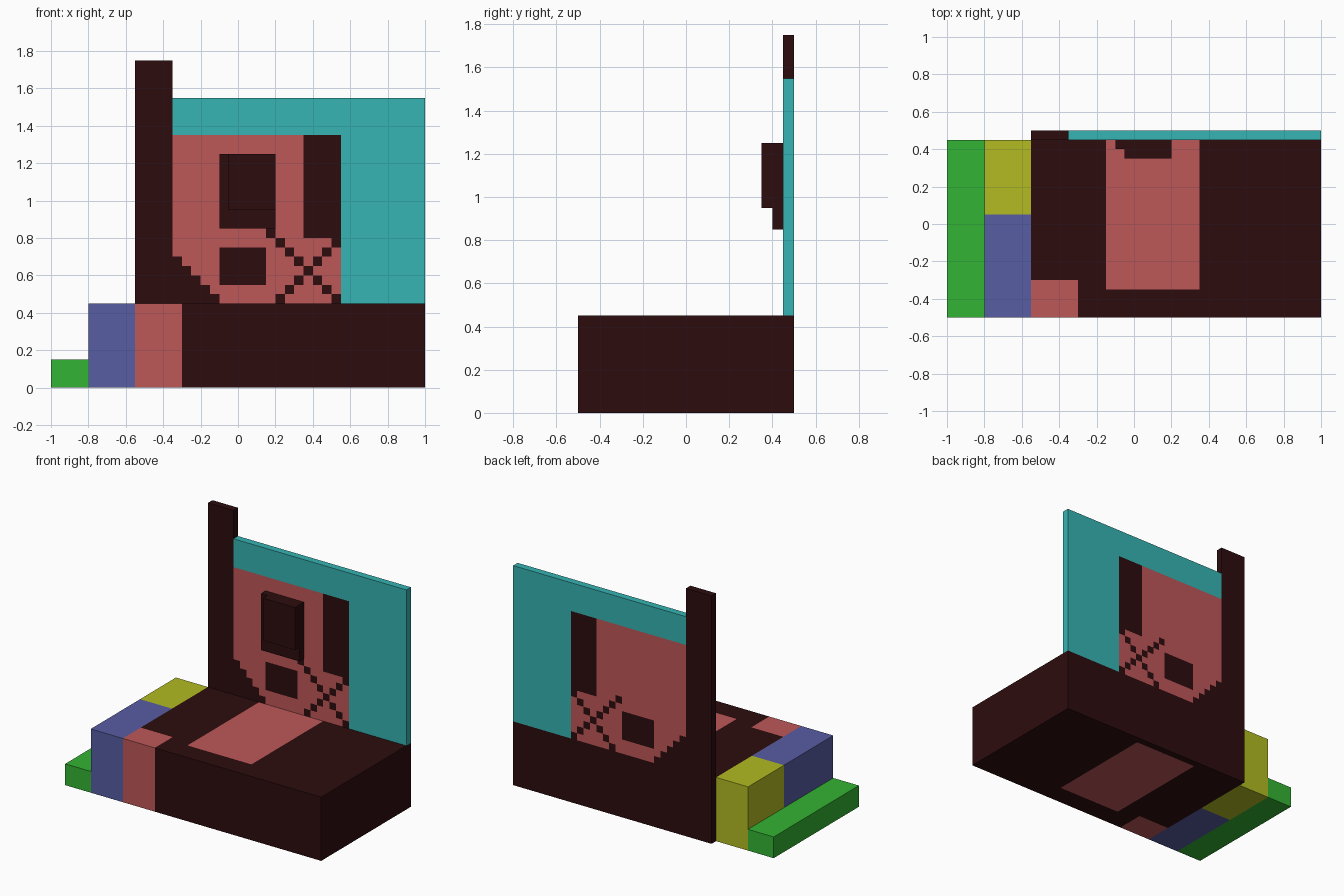
import bpy
import bmesh
from mathutils import Vector

cube = bpy.data.objects.get("Cube")
if cube:
    bpy.data.objects.remove(cube, do_unlink=True)


def material(name, srgb):
    lin = [(c / 255 / 12.92) if c < 10.3 else ((c / 255 + 0.055) / 1.055) ** 2.4 for c in srgb]
    mat = bpy.data.materials.new(name)
    mat.use_nodes = True
    mat.diffuse_color = (*lin, 1)
    bsdf = next(n for n in mat.node_tree.nodes if n.type == 'BSDF_PRINCIPLED')
    bsdf.inputs["Base Color"].default_value = (*lin, 1)
    bsdf.inputs["Roughness"].default_value = 0.8
    return mat


DARK = material("dark maroon", (45, 12, 14))
RED = material("soft red", (190, 87, 88))
TEAL = material("teal", (54, 179, 179))
GREEN = material("green", (51, 179, 51))
BLUE = material("slate blue", (87, 93, 164))
YELLOW = material("olive yellow", (178, 187, 34))


def block(name, lo, hi, mats, cuts=((), (), ()), rule=None):
    """Box from lo to hi, sliced at the cuts on each axis and coloured by rule(face centre)."""
    lo, hi = Vector(lo), Vector(hi)
    bm = bmesh.new()
    bmesh.ops.create_cube(bm, size=1)
    for v in bm.verts:
        v.co = Vector((c + 0.5) * (b - a) + a for c, a, b in zip(v.co, lo, hi))
    for axis, values in enumerate(cuts):
        normal = Vector([float(i == axis) for i in range(3)])
        for value in values:
            bmesh.ops.bisect_plane(bm, geom=bm.verts[:] + bm.edges[:] + bm.faces[:],
                                   dist=1e-5, plane_co=normal * value, plane_no=normal)
    if rule:
        for f in bm.faces:
            f.material_index = rule(f.calc_center_median())
    mesh = bpy.data.meshes.new(name)
    bm.to_mesh(mesh)
    bm.free()
    for m in mats:
        mesh.materials.append(m)
    obj = bpy.data.objects.new(name, mesh)
    bpy.context.collection.objects.link(obj)
    return obj


# Base with a red panel through it and a red front corner
def base_rule(c):
    corner = c.x < -0.3 and c.y < -0.3
    panel = -0.15 < c.x < 0.35 and -0.35 < c.y < 0.45 and not 0.01 < c.z < 0.44
    return int(corner or panel)


block("base", (-0.55, -0.5, 0), (1, 0.5, 0.45), [DARK, RED],
      ((-0.3, -0.15, 0.35), (-0.35, -0.3, 0.45), ()), base_rule)

# Side blocks and low step
block("side_block_front", (-0.8, -0.5, 0), (-0.55, 0.05, 0.45), [BLUE])
block("side_block_back", (-0.8, 0.05, 0), (-0.55, 0.45, 0.45), [YELLOW])
block("low_step", (-1, -0.5, 0), (-0.8, 0.45, 0.15), [GREEN])

# Tall post beside the wall
block("post", (-0.55, 0.45, 0.45), (-0.35, 0.5, 1.75), [DARK])


# Wall: 18 x 18 grid of coloured cells, counted from its lower corner by the post
def wall_rule(c):
    if c.x > 0.55 or c.z > 1.35 or not 0.46 > c.y and not c.y > 0.49:
        return 0
    i, k = int((c.x + 0.35) / 0.05), int((c.z - 0.45) / 0.05)
    stairs = i + k <= 4
    window = 5 <= i <= 9 and 2 <= k <= 5
    stripe = i >= 14 and k >= 7
    cross = (i + k == 17 and i >= 10) or (i - k == 11 and i >= 11)
    return 2 if stairs or window or stripe or cross else 1


grid = [n * 0.05 for n in range(1, 19)]
block("wall", (-0.35, 0.45, 0.45), (1, 0.5, 1.55), [TEAL, RED, DARK],
      ([-0.35 + g for g in grid], (), [0.45 + g for g in grid]), wall_rule)

# Raised two-layer box on the wall
block("wall_box_back", (-0.1, 0.4, 0.85), (0.2, 0.45, 1.25), [DARK])
block("wall_box_front", (-0.05, 0.35, 0.95), (0.2, 0.4, 1.25), [DARK])
